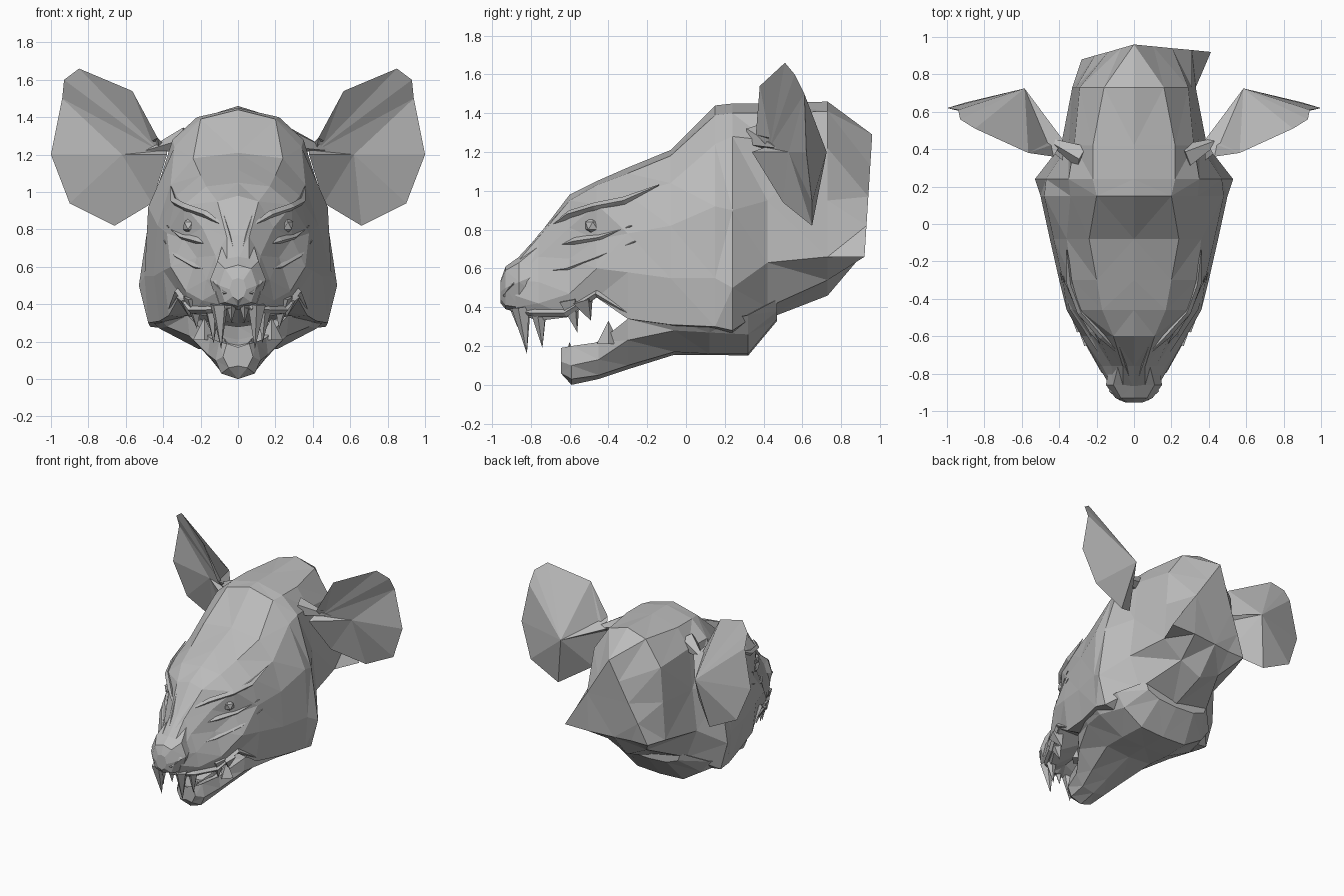
import bpy, bmesh, math
from mathutils import Vector

if "Cube" in bpy.data.objects:
    bpy.data.objects.remove(bpy.data.objects["Cube"])

fur = bpy.data.materials.new("grey_fur")
fur.diffuse_color = (0.5, 0.5, 0.5, 1)
fur.use_nodes = True
fur.node_tree.nodes["Principled BSDF"].inputs["Base Color"].default_value = fur.diffuse_color


def finish(name, bm):
    bmesh.ops.remove_doubles(bm, verts=bm.verts, dist=0.0005)
    bmesh.ops.triangulate(bm, faces=[f for f in bm.faces if len(f.verts) > 3])
    bmesh.ops.recalc_face_normals(bm, faces=bm.faces)
    me = bpy.data.meshes.new(name)
    bm.to_mesh(me)
    bm.free()
    me.materials.append(fur)
    ob = bpy.data.objects.new(name, me)
    bpy.context.collection.objects.link(ob)
    return ob


def loft(rings):
    """Each ring: y, top z, (x, z) pairs down the side, bottom z; mirrored in x."""
    bm = bmesh.new()
    loops = []
    for y, top, sides, bottom in rings:
        pts = [(0, top)] + list(sides) + [(0, bottom)]
        pts += [(-x, z) for x, z in reversed(sides)]
        loops.append([bm.verts.new((x, y, z)) for x, z in pts])
    n = len(loops[0])
    for a, b in zip(loops, loops[1:]):
        for i in range(n):
            bm.faces.new((a[i], a[(i + 1) % n], b[(i + 1) % n], b[i]))
    bm.faces.new(loops[0])
    bm.faces.new(loops[-1])
    return bm


def spike(name, base, tip, r, sides=4, side=1):
    """Pointed tooth or root; base and tip are mirrored by side."""
    b, t = Vector(base), Vector(tip)
    b.x *= side
    t.x *= side
    bm = bmesh.new()
    q = (t - b).to_track_quat('Z', 'Y')
    ring = [bm.verts.new(b + q @ Vector((r * math.cos(a), r * math.sin(a), 0)))
            for a in (math.tau * i / sides for i in range(sides))]
    apex = bm.verts.new(t)
    for i in range(sides):
        bm.faces.new((ring[i], ring[(i + 1) % sides], apex))
    bm.faces.new(ring)
    return finish(name, bm)


def ridge(name, path, r, side=1):
    """Angular fold of skin, thick in the middle and pointed at both ends."""
    pts = [Vector((p[0] * side, p[1], p[2])) for p in path]
    bm = bmesh.new()
    rings = []
    for i, p in enumerate(pts):
        d = pts[min(i + 1, len(pts) - 1)] - pts[max(i - 1, 0)]
        q = d.to_track_quat('Z', 'Y')
        k = 0.003 if i in (0, len(pts) - 1) else r
        rings.append([bm.verts.new(p + q @ Vector((k * math.cos(a), k * math.sin(a), 0)))
                      for a in (math.tau * j / 4 for j in range(4))])
    for a, b in zip(rings, rings[1:]):
        for j in range(4):
            bm.faces.new((a[j], a[(j + 1) % 4], b[(j + 1) % 4], b[j]))
    bm.faces.new(rings[0])
    bm.faces.new(rings[-1])
    return finish(name, bm)


# Skull, cheeks and nape; the nape ends in a triangle
skull = loft([
    (-0.88, .64, [(.06, .62), (.11, .54), (.12, .46), (.10, .40), (.07, .37)], .38),
    (-0.76, .77, [(.06, .76), (.12, .66), (.17, .53), (.19, .42), (.14, .33)], .40),
    (-0.60, .98, [(.11, .95), (.19, .81), (.22, .65), (.28, .47), (.24, .35)], .42),
    (-0.46, 1.05, [(.17, 1.03), (.29, .93), (.29, .75), (.36, .60), (.31, .45)], .46),
    (-0.30, 1.12, [(.20, 1.09), (.33, .98), (.38, .78), (.40, .58), (.37, .34)], .40),
    (-0.08, 1.21, [(.24, 1.18), (.36, 1.04), (.43, .82), (.45, .55), (.42, .31)], .30),
    (0.15, 1.44, [(.20, 1.39), (.34, 1.24), (.48, .92), (.50, .55), (.48, .30)], .22),
    (0.24, 1.45, [(.22, 1.40), (.35, 1.28), (.47, .90), (.53, .50), (.47, .28)], .22),
    (0.42, 1.45, [(.22, 1.40), (.32, 1.26), (.35, .95), (.39, .63), (.30, .40)], .34),
    (0.73, 1.46, [(.16, 1.41), (.29, 1.22), (.31, .95), (.33, .66), (.17, .54)], .46),
    (0.96, 1.29, [(.07, 1.13), (.14, .97), (.21, .82), (.28, .66), (.14, .66)], .66)])
for v in skull.verts:
    if v.co.y > 0.9:
        drop = (1.29 - v.co.z) / .63
        if v.co.x > 0.01:
            v.co.x *= 1.47          # nape is wider on one side
            v.co.y -= .04 * drop
        elif v.co.x < -0.01:
            v.co.y -= .08 * drop
        else:
            v.co.y -= .06 * drop
finish("skull", skull)

# Lower jaw
finish("lower_jaw", loft([
    (-0.645, .17, [(.06, .19), (.08, .12), (.05, .06)], .07),
    (-0.59, .14, [(.10, .20), (.12, .10), (.09, .03)], .0),
    (-0.45, .14, [(.15, .22), (.16, .13), (.10, .05)], .03),
    (-0.30, .22, [(.27, .34), (.26, .23), (.14, .10)], .08),
    (-0.06, .26, [(.42, .33), (.38, .28), (.20, .17)], .155),
    (0.12, .30, [(.47, .32), (.42, .27), (.21, .16)], .155),
    (0.32, .40, [(.43, .36), (.36, .26), (.20, .16)], .15),
    (0.47, .50, [(.28, .44), (.26, .38), (.16, .34)], .33)]))

# Nose pad
finish("nose", loft([
    (-0.955, .54, [(.03, .53), (.045, .48), (.03, .44)], .42),
    (-0.93, .61, [(.07, .59), (.10, .50), (.07, .41)], .39),
    (-0.86, .66, [(.11, .63), (.15, .53), (.11, .40)], .37),
    (-0.74, .77, [(.08, .73), (.13, .58), (.11, .45)], .42)]))

# Tongue
finish("tongue", loft([
    (-0.52, .18, [(.05, .19), (.05, .18)], .15),
    (-0.44, .21, [(.09, .23), (.09, .20)], .15),
    (-0.20, .28, [(.14, .30), (.14, .25)], .20)]))

# Ear rim, running from the root over the top fold and around the outer edge
rim = [(.38, .45, 1.24), (.43, .36, 1.29), (.565, .38, 1.54), (.85, .51, 1.66),
       (.93, .56, 1.60), (.94, .61, 1.50), (1.0, .62, 1.20), (.90, .65, .94),
       (.66, .65, .82), (.46, .50, .94), (.38, .34, 1.20)]

for s, tag in ((1, "right"), (-1, "left")):
    # Cupped ear: a folded roof over an open cup, with an outer shell
    bm = bmesh.new()
    loop = [bm.verts.new((x * s, y, z)) for x, y, z in rim]
    root = bm.verts.new((.42 * s, .43, 1.22))
    cup = bm.verts.new((.62 * s, .53, 1.20))
    back = bm.verts.new((.585 * s, .725, 1.20))
    n = len(loop)
    for i in range(n):
        a, b = loop[i], loop[(i + 1) % n]
        bm.faces.new((a, b, root if i < 5 or i == n - 1 else cup))
        bm.faces.new((b, a, back))
    bm.faces.new((root, loop[5], cup))
    bm.faces.new((root, cup, loop[-1]))
    finish(tag + "_ear", bm)
    spike(tag + "_ear_root", (.27, .36, 1.28), (.50, .47, 1.22), .07, 5, s)

    # Eye under a heavy slanted brow
    bm = bmesh.new()
    bmesh.ops.create_icosphere(bm, subdivisions=1, radius=.045)
    for v in bm.verts:
        v.co += Vector((.255 * s, -.48, .82))
    finish(tag + "_eye", bm)
    ridge(tag + "_brow", [(.06, -.71, .81), (.17, -.60, .88), (.285, -.47, .92),
                          (.34, -.32, .95), (.36, -.14, 1.03)], .02, s)
    ridge(tag + "_lower_lid", [(.13, -.69, .71), (.22, -.57, .74), (.295, -.44, .76),
                               (.38, -.28, .82)], .02, s)
    ridge(tag + "_cheek_fold", [(.14, -.76, .58), (.225, -.61, .60), (.33, -.45, .66),
                                (.395, -.26, .74)], .015, s)
    ridge(tag + "_upper_lip", [(.04, -.90, .38), (.16, -.78, .37), (.25, -.62, .37),
                               (.32, -.46, .47), (.37, -.30, .37)], .02, s)
    ridge(tag + "_nostril", [(.02, -.945, .46), (.07, -.93, .46), (.12, -.89, .52),
                             (.10, -.84, .58)], .015, s)

    # Snarl wrinkles over the muzzle
    for i in range(3):
        x = .03 + .035 * i
        ridge(tag + "_wrinkle", [(x * .6, -.84 + .02 * i, .67 - .03 * i),
                                 (x + .02, -.745 + .02 * i, .775 - .035 * i),
                                 (x + .06, -.62 + .02 * i, .92 - .04 * i)], .012, s)

    # Teeth
    spike(tag + "_fang", (.10, -.85, .40), (.09, -.82, .16), .05, 5, s)
    spike(tag + "_second_fang", (.14, -.76, .38), (.13, -.74, .19), .042, 5, s)
    spike(tag + "_incisor", (.035, -.88, .40), (.035, -.87, .30), .03, 4, s)
    for y, x, z in ((-.58, .24, .27), (-.51, .28, .33)):
        spike(tag + "_upper_molar", (x, y - .02, .44), (x - .02, y + .02, z), .06, 4, s)
    for y, x, z, r in ((-.60, .07, .22, .04), (-.40, .18, .33, .06)):
        spike(tag + "_lower_tooth", (x, y, z - .12), (x, y, z), r, 4, s)
